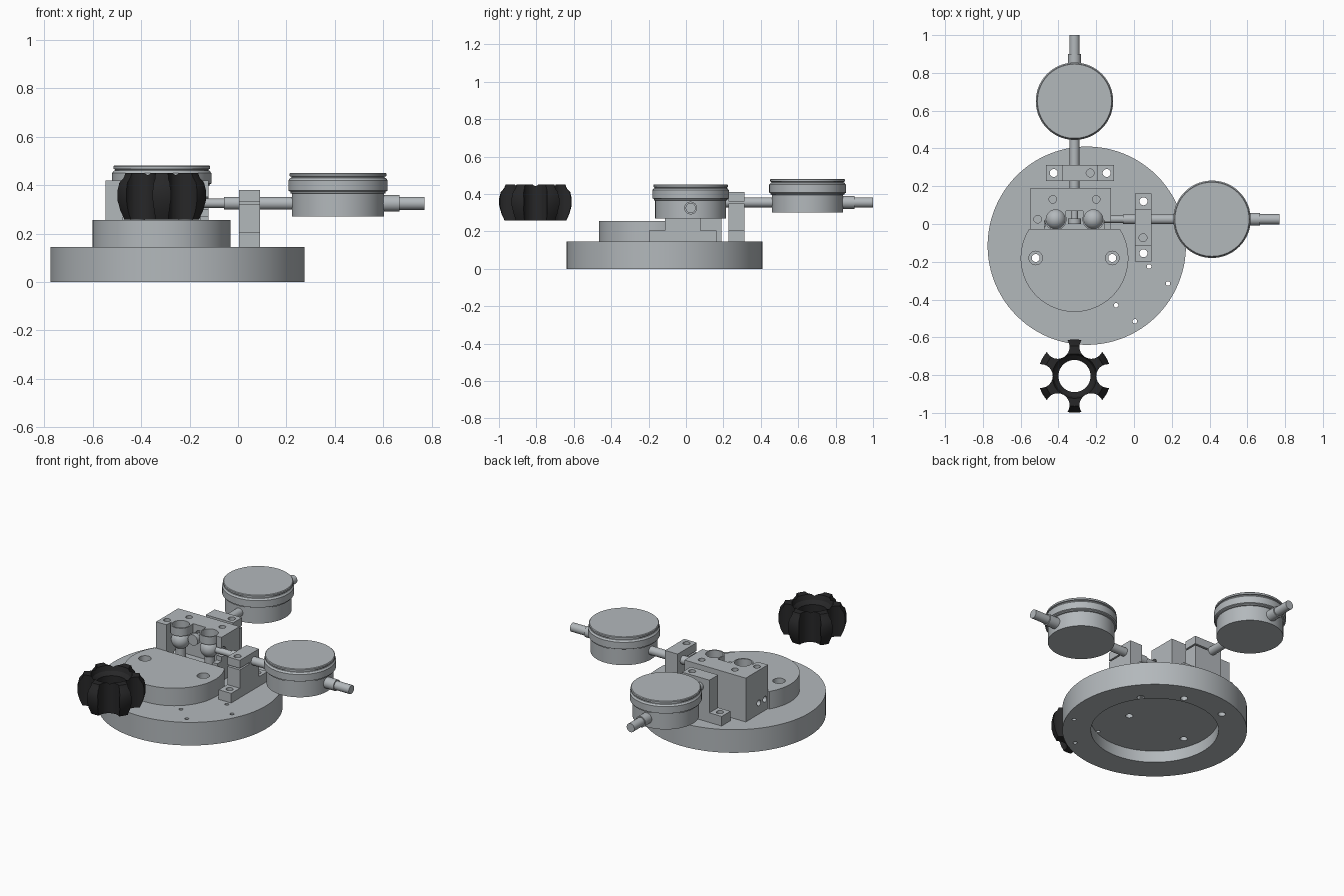
import bpy, bmesh, math
from mathutils import Vector, Matrix

if "Cube" in bpy.data.objects:
    bpy.data.objects.remove(bpy.data.objects["Cube"])


def material(name, rgb):
    m = bpy.data.materials.new(name)
    m.diffuse_color = (*rgb, 1)
    m.use_nodes = True
    m.node_tree.nodes["Principled BSDF"].inputs["Base Color"].default_value = m.diffuse_color
    return m


STEEL = material("steel grey", (0.45, 0.48, 0.50))
BLACK = material("knob black", (0.02, 0.02, 0.021))


def finish(name, bm, mat=STEEL):
    bmesh.ops.recalc_face_normals(bm, faces=bm.faces)
    me = bpy.data.meshes.new(name)
    bm.to_mesh(me)
    bm.free()
    me.materials.append(mat)
    ob = bpy.data.objects.new(name, me)
    bpy.context.collection.objects.link(ob)
    return ob


def activate(ob):
    bpy.ops.object.select_all(action='DESELECT')
    ob.select_set(True)
    bpy.context.view_layer.objects.active = ob


def smooth(ob, angle=30):
    activate(ob)
    bpy.ops.object.shade_smooth_by_angle(angle=math.radians(angle))


def box(name, x0, x1, y0, y1, z0, z1):
    bm = bmesh.new()
    bmesh.ops.create_cube(bm, size=1)
    bmesh.ops.scale(bm, vec=(x1 - x0, y1 - y0, z1 - z0), verts=bm.verts)
    bmesh.ops.translate(bm, vec=((x0 + x1) / 2, (y0 + y1) / 2, (z0 + z1) / 2), verts=bm.verts)
    return finish(name, bm)


def rod(name, a, b, r, n=32):
    a, b = Vector(a), Vector(b)
    bm = bmesh.new()
    rot = (b - a).to_track_quat('Z', 'Y').to_matrix().to_4x4()
    bmesh.ops.create_cone(bm, cap_ends=True, segments=n, radius1=r, radius2=r, depth=(b - a).length,
                          matrix=Matrix.Translation((a + b) / 2) @ rot)
    return finish(name, bm)


def drill(x, y, r, z0=-0.1, z1=0.6):
    return rod("cutter", (x, y, z0), (x, y, z1), r, 24)


def prism(name, pts, z0, z1):
    bm = bmesh.new()
    f = bm.faces.new([bm.verts.new((x, y, z0)) for x, y in pts])
    g = bmesh.ops.extrude_face_region(bm, geom=[f])
    bmesh.ops.translate(bm, vec=(0, 0, z1 - z0),
                        verts=[v for v in g['geom'] if isinstance(v, bmesh.types.BMVert)])
    return finish(name, bm)


def lathe(name, prof, cx, cy, n=64, closed=False, mat=STEEL):
    bm = bmesh.new()
    rings = [[bm.verts.new((cx + r * math.cos(2 * math.pi * i / n), cy + r * math.sin(2 * math.pi * i / n), z))
              for i in range(n)] for r, z in prof]
    pairs = list(zip(rings, rings[1:] + rings[:1])) if closed else list(zip(rings, rings[1:]))
    for p, q in pairs:
        for i in range(n):
            bm.faces.new((p[i], p[(i + 1) % n], q[(i + 1) % n], q[i]))
    if not closed:
        bm.faces.new(rings[0])
        bm.faces.new(rings[-1])
    return finish(name, bm, mat)


def cut(ob, cutters):
    activate(ob)
    for c in cutters:
        m = ob.modifiers.new("cut", 'BOOLEAN')
        m.operation, m.solver, m.object = 'DIFFERENCE', 'EXACT', c
        bpy.ops.object.modifier_apply(modifier=m.name)
        bpy.data.objects.remove(c)
    smooth(ob)


# Key positions
X, Y = -0.315, 0.025                      # axes of the two gauges
plate_holes = [(-0.52, -0.18), (-0.115, -0.18)]
foot_holes = [(0.05, 0.12), (0.05, -0.155), (-0.425, 0.27), (-0.145, 0.27)]
small_holes = [(0.08, -0.225), (0.18, -0.315), (-0.095, -0.43), (0.005, -0.515)]

# Round base with a recess underneath
base = rod("base", (-0.25, -0.115, 0), (-0.25, -0.115, 0.145), 0.525, 96)
cut(base, [rod("cutter", (-0.25, -0.115, -0.1), (-0.25, -0.115, 0.073), 0.363, 96)]
    + [drill(x, y, 0.021) for x, y in plate_holes + foot_holes]
    + [drill(x, y, 0.012) for x, y in small_holes])

# D-shaped plate with counterbored holes
a0 = math.asin(0.15 / 0.285)
arc = [math.pi - a0 + (math.pi + 2 * a0) * i / 64 for i in range(65)]
plate = prism("round_plate", [(X + 0.285 * math.cos(a), -0.18 + 0.285 * math.sin(a)) for a in arc], 0.145, 0.255)
cut(plate, [drill(x, y, 0.021) for x, y in plate_holes] + [drill(x, y, 0.036, 0.2) for x, y in plate_holes])

# Bearing block with a front pocket, rod passages and screw holes
balls = [X - 0.1, X + 0.1]
block = box("bearing_block", -0.548, -0.122, -0.03, 0.19, 0.145, 0.42)
cut(block, [box("cutter", -0.475, -0.155, -0.1, 0.085, 0.21, 0.365),
            box("cutter", -0.475, -0.155, -0.1, 0.02, 0.36, 0.5),
            box("cutter", X - 0.045, X + 0.045, -0.1, 0.07, 0.35, 0.5),
            box("cutter", -0.2, -0.05, -0.1, 0.01, 0.27, 0.5),
            rod("cutter", (-0.2, Y, 0.325), (0, Y, 0.325), 0.03),
            rod("cutter", (X, 0, 0.355), (X, 0.3, 0.355), 0.032)]
    + [drill(x, Y, 0.05, 0.3) for x in balls]
    + [drill(x, y, 0.02, 0.34) for x, y in [(-0.43, 0.13), (-0.2, 0.13), (-0.51, 0.025)]]
    + [rod("cutter", (-0.6, y, 0.215), (-0.47, y, 0.215), 0.018) for y in (0.06, 0.0)])

# Balls and the collars above them
for side, x in zip(("left", "right"), balls):
    bm = bmesh.new()
    bmesh.ops.create_uvsphere(bm, u_segments=32, v_segments=16, radius=0.055,
                              matrix=Matrix.Translation((x, Y, 0.325)))
    smooth(finish(side + "_ball", bm), 60)
    smooth(rod(side + "_ball_pin", (x, Y, 0.2), (x, Y, 0.3), 0.03))
    smooth(lathe(side + "_collar", [(0.05, 0.37), (0.058, 0.37), (0.058, 0.42), (0.05, 0.42)],
                 x, Y, 40, True))


# Dial gauge lying along direction d, with its axis through p at height z
def gauge(name, p, d, z, tip, plunger, stem, collar, end):
    def at(t):
        return (p[0] + d[0] * t, p[1] + d[1] * t, z)
    c = at(0)
    prof = [(0.19, -0.055), (0.19, 0.04), (0.197, 0.042), (0.197, 0.048), (0.205, 0.052), (0.205, 0.095),
            (0.197, 0.105), (0.193, 0.106), (0.193, 0.11), (0.2, 0.112), (0.2, 0.122), (0.196, 0.126)]
    smooth(lathe(name + "_dial", [(r, z + h) for r, h in prof], c[0], c[1], 72))
    for part, a, b, r in [("plunger", tip, plunger, 0.019), ("stem", plunger, -0.17, 0.026),
                          ("end_collar", 0.18, collar, 0.034), ("end_rod", collar, end, 0.027)]:
        smooth(rod(name + "_" + part, at(a), at(b), r))


gauge("right_gauge", (0.413, Y), (1, 0), 0.325, -0.58, -0.47, -0.17, 0.255, 0.357)
gauge("rear_gauge", (X, 0.65), (0, 1), 0.355, -0.64, -0.5, -0.17, 0.25, 0.35)
smooth(rod("rear_gauge_tip", (X, 0.0, 0.355), (X, 0.03, 0.355), 0.034))


# Split clamps holding the stems; side profile extruded along the stem
def clamp(name, place, top, axis):
    prof = [(-0.18, 0.145), (0.18, 0.145), (0.18, 0.205), (0.095, 0.205), (0.095, top),
            (-0.095, top), (-0.095, 0.205), (-0.18, 0.205)]
    ob = prism(name, prof, -0.0435, 0.0435)
    ob.data.transform(place)
    slit_a, slit_b = place @ Vector((0, axis - 0.005, -0.1)), place @ Vector((0, axis + 0.005, 0.1))
    end_a = place @ Vector((0.2, axis, 0))
    pts = (slit_a, slit_b, end_a)
    lo = [min(v[i] for v in pts) for i in range(3)]
    hi = [max(v[i] for v in pts) for i in range(3)]
    screw = place @ Vector((0.055, 0, 0))
    cut(ob, [box("cutter", lo[0], hi[0], lo[1], hi[1], lo[2], hi[2]),
             drill(screw.x, screw.y, 0.021, 0.26)]
        + [drill(x, y, 0.021) for x, y in foot_holes])


def frame(u, w, c):
    m = Matrix((u, (0, 0, 1), w)).transposed().to_4x4()
    m.translation = c
    return m


clamp("right_clamp", frame((0, -1, 0), (1, 0, 0), (0.048, -0.018, 0)), 0.38, 0.325)
clamp("rear_clamp", frame((1, 0, 0), (0, -1, 0), (-0.287, 0.27, 0)), 0.41, 0.355)

# Fluted hand knob with six lobes
kx, ky = X, -0.805
knob_prof = [(0.085, 0.258), (0.165, 0.258), (0.182, 0.295), (0.194, 0.34), (0.194, 0.375), (0.186, 0.41),
             (0.168, 0.43), (0.16, 0.45), (0.118, 0.45), (0.108, 0.42), (0.085, 0.40)]
knob = lathe("hand_knob", knob_prof, kx, ky, 72, True, BLACK)
flutes = []
for i in range(6):
    a = i * math.pi / 3
    flutes.append(drill(kx + 0.178 * math.cos(a), ky + 0.178 * math.sin(a), 0.063))
for f in flutes:
    f.data.materials[0] = BLACK
cut(knob, flutes)
